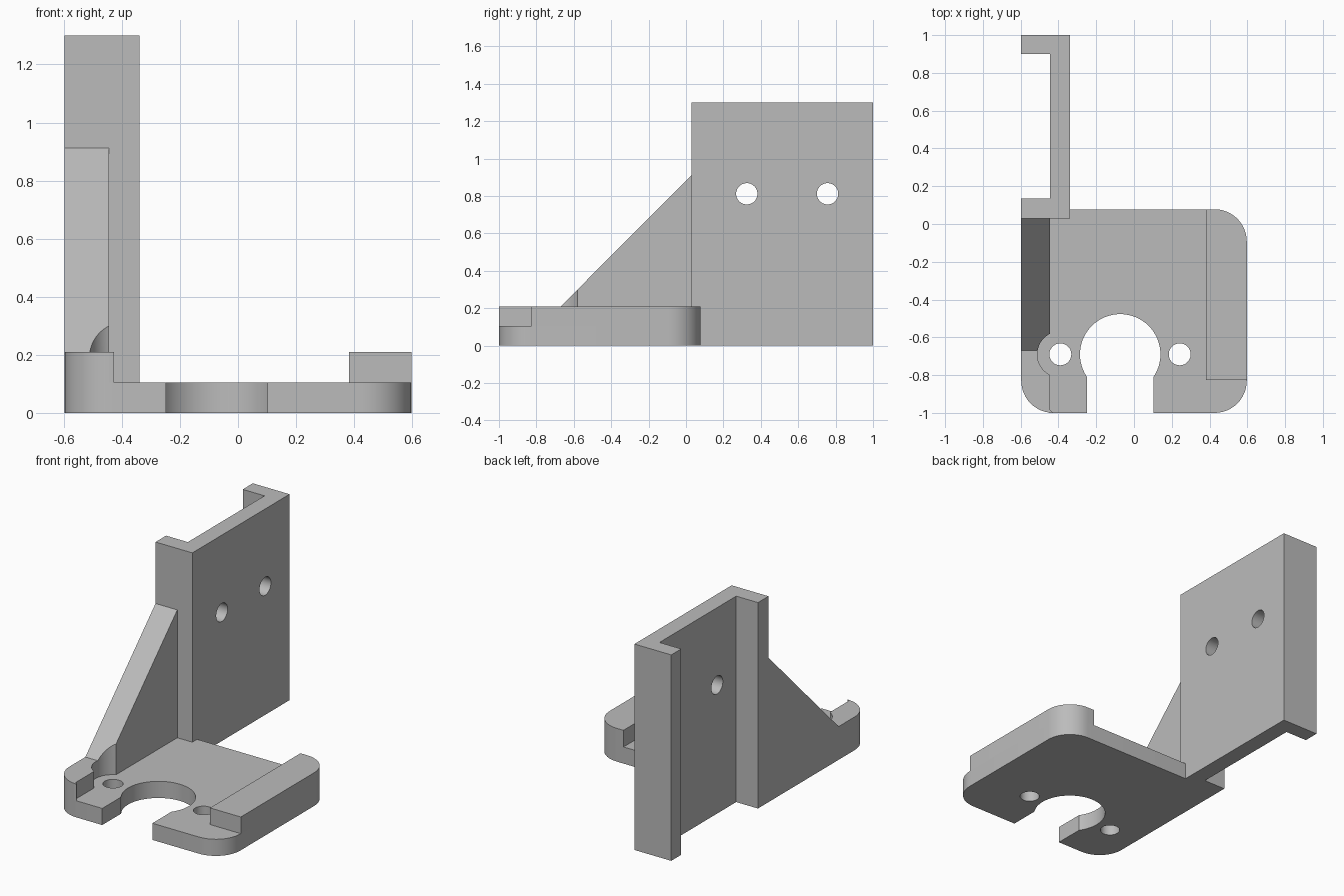
import bpy, bmesh
from math import sin, cos, pi
from mathutils import Vector

if "Cube" in bpy.data.objects:
    bpy.data.objects.remove(bpy.data.objects["Cube"])

grey = bpy.data.materials.new("matte grey")
grey.use_nodes = True
grey.diffuse_color = (0.5, 0.5, 0.5, 1)
grey.node_tree.nodes["Principled BSDF"].inputs["Base Color"].default_value = (0.5, 0.5, 0.5, 1)

# Shared dimensions
SIDE, FRONT, BACK = 0.597, -1.0, 0.078
WALL_Y, WALL_IN, WALL_OUT = 0.03, -0.445, -0.34
PLATE, RAIL, TOP = 0.105, 0.21, 1.3
CORNER, SCREW_Y = 0.17, -0.69


def rounded(points, radius, steps=12):
    """Outline whose points marked True become fillet arcs."""
    out = []
    for i, (x, y, is_round) in enumerate(points):
        p = Vector((x, y))
        if not is_round:
            out.append(p)
            continue
        a = (Vector(points[i - 1][:2]) - p).normalized() * radius
        b = (Vector(points[(i + 1) % len(points)][:2]) - p).normalized() * radius
        for s in range(steps + 1):
            t = s / steps * pi / 2
            out.append(p + a * (1 - sin(t)) + b * (1 - cos(t)))
    return out


def prism(name, outline, low, high, axis="z"):
    """Extrude an outline along z (outline is x, y) or x (outline is y, z)."""
    bm = bmesh.new()
    place = (lambda p, h: (p[0], p[1], h)) if axis == "z" else (lambda p, h: (h, p[0], p[1]))
    face = bm.faces.new([bm.verts.new(place(p, low)) for p in outline])
    new = bmesh.ops.extrude_face_region(bm, geom=[face])["geom"]
    shift = Vector(place((0, 0), high - low))
    bmesh.ops.translate(bm, vec=shift, verts=[v for v in new if isinstance(v, bmesh.types.BMVert)])
    bmesh.ops.recalc_face_normals(bm, faces=bm.faces)
    mesh = bpy.data.meshes.new(name)
    bm.to_mesh(mesh)
    bm.free()
    mesh.materials.append(grey)
    obj = bpy.data.objects.new(name, mesh)
    bpy.context.collection.objects.link(obj)
    return obj


def circle(u, v, radius, steps=48):
    return [(u + radius * cos(2 * pi * s / steps), v + radius * sin(2 * pi * s / steps))
            for s in range(steps)]


def box(x0, x1, y0, y1):
    return [(x0, y0), (x1, y0), (x1, y1), (x0, y1)]


def cut(obj, cutter):
    """Subtract a cutter and discard it."""
    cutter.hide_render = True
    mod = obj.modifiers.new("cut", "BOOLEAN")
    mod.operation, mod.solver, mod.object = "DIFFERENCE", "EXACT", cutter
    bpy.ops.object.select_all(action="DESELECT")
    bpy.context.view_layer.objects.active = obj
    obj.select_set(True)
    bpy.ops.object.modifier_apply(modifier=mod.name)
    bpy.data.objects.remove(cutter)


# Base plate with rounded corners, open motor slot and two screw holes
base = prism("base_plate", rounded([
    (-SIDE, FRONT, True), (SIDE, FRONT, True), (SIDE, BACK, True),
    (WALL_OUT, BACK, False), (WALL_OUT, WALL_Y, False), (-SIDE, WALL_Y, False)], CORNER), 0, PLATE)
cut(base, prism("slot_round", circle(-0.073, SCREW_Y, 0.213, 64), -0.1, 0.3))
cut(base, prism("slot_mouth", box(-0.248, 0.102, -1.1, -0.75), -0.1, 0.3))
for x in (-0.39, 0.242):
    cut(base, prism("screw_hole", circle(x, SCREW_Y, 0.058), -0.1, 0.3))

# Raised rails along both sides
left_rail = prism("right_side_rail", rounded([
    (-SIDE, FRONT, True), (WALL_IN, FRONT, False),
    (WALL_IN, WALL_Y, False), (-SIDE, WALL_Y, False)], CORNER), PLATE, RAIL)
# Trim the fillet overshoot where the corner arc is wider than the rail
cut(left_rail, prism("trim", box(WALL_IN, WALL_IN + 0.2, -1.1, -0.9), 0, 0.4))
other_rail = prism("left_side_rail", rounded([
    (0.382, -0.825, False), (SIDE, -0.825, False), (SIDE, BACK, True),
    (0.382, BACK, False)], CORNER), PLATE, RAIL)

# Sloping gusset between rail and wall
gusset = prism("gusset", [(-0.67, RAIL), (WALL_Y, RAIL), (WALL_Y, 0.912)],
               -SIDE, WALL_IN, "x")

# Screw head clearance through the rail and gusset
for part in (left_rail, gusset):
    cut(part, prism("head_clearance", circle(-0.39, SCREW_Y, 0.122, 64), 0.05, 0.8))

# Upright channel wall with two flanges and two holes
wall = prism("upright_channel", [
    (-SIDE, WALL_Y), (WALL_OUT, WALL_Y), (WALL_OUT, 1), (-SIDE, 1),
    (-SIDE, 0.9), (WALL_IN, 0.9), (WALL_IN, 0.135), (-SIDE, 0.135)], 0, TOP)
for y in (0.325, 0.757):
    cut(wall, prism("wall_hole", circle(y, 0.812, 0.057), -0.7, 0, "x"))

# Smooth the curved walls, keep the edges sharp
bpy.ops.object.select_all(action="DESELECT")
for part in (base, left_rail, other_rail, gusset, wall):
    part.select_set(True)
bpy.context.view_layer.objects.active = base
bpy.ops.object.shade_smooth_by_angle()
